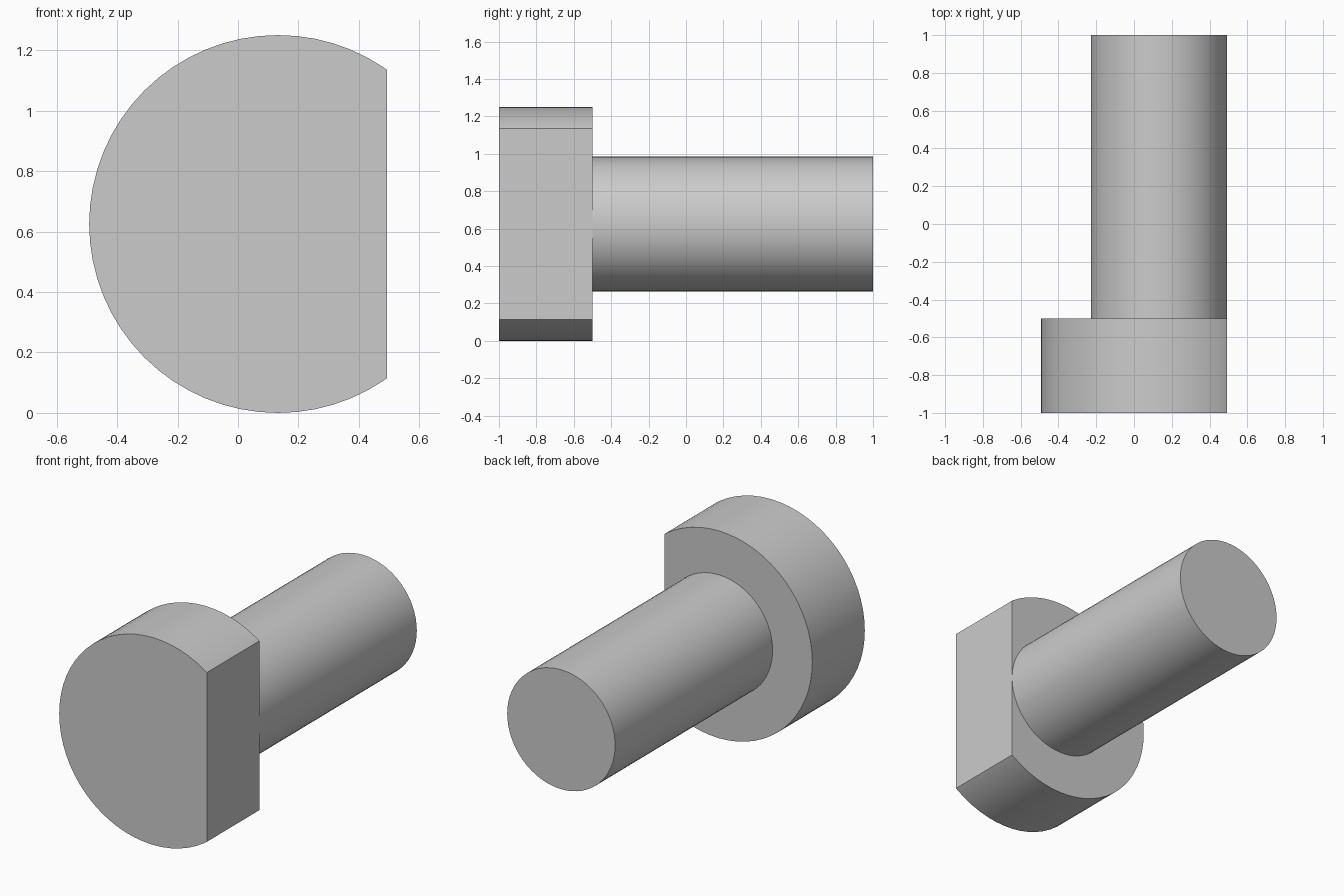
import bpy, bmesh, math
from mathutils import Matrix, Vector

if "Cube" in bpy.data.objects:
    bpy.data.objects.remove(bpy.data.objects["Cube"], do_unlink=True)

AXIS_X, AXIS_Z = 0.1325, 0.625   # shared axis of head and shank
HEAD_R, SHANK_R = 0.625, 0.36
FRONT, SHOULDER, BACK = -1.0, -0.5, 1.0

steel = bpy.data.materials.new("plain_grey")
steel.use_nodes = True
grey = (0.6, 0.6, 0.6, 1.0)
steel.diffuse_color = grey
steel.node_tree.nodes["Principled BSDF"].inputs["Base Color"].default_value = grey


def cylinder(name, radius, y0, y1, flat_x=None, open_front=False):
    """Cylinder along y, optionally cut by a flat on its +x side."""
    bm = bmesh.new()
    place = Matrix.Translation((AXIS_X, (y0 + y1) / 2, AXIS_Z)) @ Matrix.Rotation(math.pi / 2, 4, "X")
    bmesh.ops.create_cone(bm, cap_ends=True, segments=64, radius1=radius,
                          radius2=radius, depth=y1 - y0, matrix=place)
    if flat_x is not None:
        cut = bmesh.ops.bisect_plane(bm, geom=bm.verts[:] + bm.edges[:] + bm.faces[:],
                                     plane_co=(flat_x, 0, 0), plane_no=(1, 0, 0), clear_outer=True)
        edges = [e for e in cut["geom_cut"] if isinstance(e, bmesh.types.BMEdge)]
        bmesh.ops.holes_fill(bm, edges=edges)
    bmesh.ops.recalc_face_normals(bm, faces=bm.faces[:])
    if open_front:
        hidden = [f for f in bm.faces if f.normal.dot(Vector((0, -1, 0))) > 0.9]
        bmesh.ops.delete(bm, geom=hidden, context="FACES_ONLY")
    mesh = bpy.data.meshes.new(name)
    bm.to_mesh(mesh)
    bm.free()
    mesh.materials.append(steel)
    obj = bpy.data.objects.new(name, mesh)
    bpy.context.collection.objects.link(obj)
    bpy.ops.object.select_all(action="DESELECT")
    obj.select_set(True)
    bpy.context.view_layer.objects.active = obj
    bpy.ops.object.shade_smooth_by_angle(angle=math.radians(30))
    return obj


# Round head with one flat, level with the side of the shank
cylinder("head", HEAD_R, FRONT, SHOULDER, flat_x=AXIS_X + SHANK_R)
# Plain shank; its front end is closed by the head
cylinder("shank", SHANK_R, SHOULDER, BACK, open_front=True)
